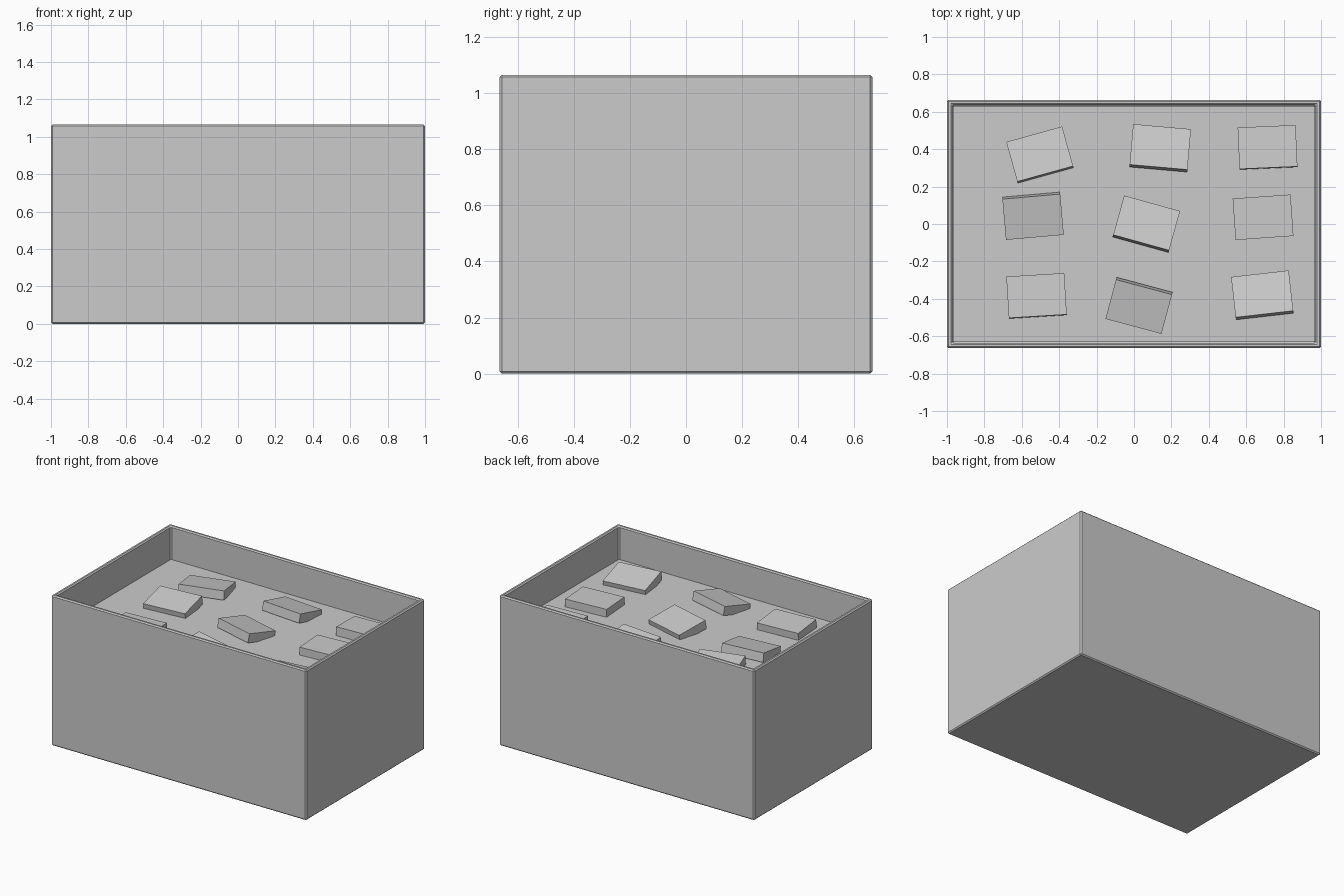
import bpy
import bmesh
from math import radians
from mathutils import Vector

if "Cube" in bpy.data.objects:
    bpy.data.objects.remove(bpy.data.objects["Cube"])

W, D, H = 2.0, 1.328, 1.065      # outer crate size
WALL, CHAMFER = 0.04, 0.008
FILL_Z = 0.832                   # height of the contents


def new_object(name, bm):
    bmesh.ops.recalc_face_normals(bm, faces=bm.faces)
    mesh = bpy.data.meshes.new(name)
    bm.to_mesh(mesh)
    bm.free()
    obj = bpy.data.objects.new(name, mesh)
    bpy.context.collection.objects.link(obj)
    return obj


def box(name, size, loc, rot=(0, 0, 0)):
    bm = bmesh.new()
    bmesh.ops.create_cube(bm, size=1)
    bmesh.ops.scale(bm, vec=Vector(size), verts=bm.verts)
    obj = new_object(name, bm)
    obj.location = loc
    obj.rotation_euler = rot
    return obj


# Open crate: cube with its top inset and pushed down, edges chamfered
bm = bmesh.new()
bmesh.ops.create_cube(bm, size=1)
bmesh.ops.scale(bm, vec=(W, D, H), verts=bm.verts)
bmesh.ops.translate(bm, vec=(0, 0, H / 2), verts=bm.verts)
top = max(bm.faces, key=lambda f: f.calc_center_median().z)
bmesh.ops.inset_region(bm, faces=[top], thickness=WALL)
cavity = bmesh.ops.extrude_discrete_faces(bm, faces=[top])["faces"][0]
bmesh.ops.translate(bm, vec=(0, 0, -(H - WALL)), verts=cavity.verts)
rim = [v for v in bm.verts if abs(v.co.z - H) < 1e-4]
bmesh.ops.remove_doubles(bm, verts=rim, dist=1e-5)
crate = new_object("crate", bm)
bevel = crate.modifiers.new("chamfer", "BEVEL")
bevel.width = CHAMFER
bevel.segments = 1
bevel.limit_method = "ANGLE"

# Flat contents filling the crate, sunk slightly into the walls
fill_h = FILL_Z - WALL / 2
box("contents", (W - 1.6 * WALL, D - 1.6 * WALL, fill_h),
    (0, 0, FILL_Z - fill_h / 2))

# Loose blocks: x, y, tilt (negative raises the front), turn
blocks = [
    (-0.503, 0.370, -8, 15.5), (0.140, 0.406, -12, -5), (0.714, 0.410, -3, 2.5),
    (-0.540, 0.043, 10, 5), (0.066, 0.000, -11, -15.5), (0.690, 0.036, 0, 4),
    (-0.521, -0.384, -3, 3.5), (0.027, -0.436, 12, -15), (0.686, -0.380, -12, 6.5),
]
for i, (x, y, tilt, turn) in enumerate(blocks):
    box(f"block_{i + 1}", (0.31, 0.222, 0.063), (x, y, 0.856),
        (radians(tilt), 0, radians(turn)))
